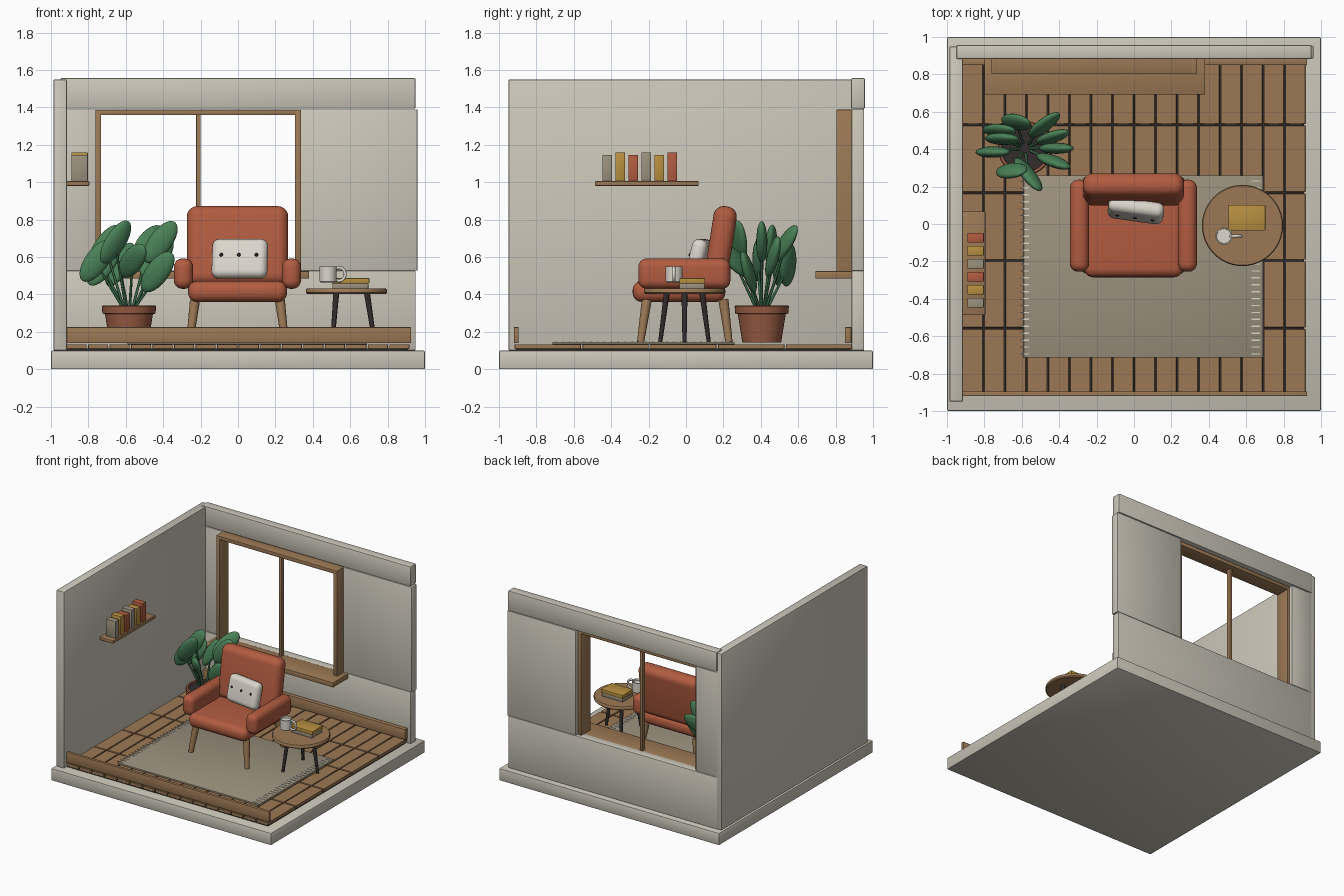
import bpy, bmesh, math
from mathutils import Vector, Matrix

if "Cube" in bpy.data.objects:
    bpy.data.objects.remove(bpy.data.objects["Cube"])


def material(name, rgb):
    m = bpy.data.materials.new(name)
    lin = [((c / 255 + 0.055) / 1.055) ** 2.4 for c in rgb]
    m.diffuse_color = (*lin, 1)
    m.use_nodes = True
    m.node_tree.nodes["Principled BSDF"].inputs["Base Color"].default_value = m.diffuse_color
    return m


PLASTER = material("plaster", (204, 199, 185))
WOOD = material("wood", (156, 121, 85))
RUST = material("rust fabric", (178, 92, 64))
CREAM = material("cream", (220, 215, 204))
TAUPE = material("taupe", (156, 146, 126))
OCHRE = material("ochre", (184, 144, 64))
LEAF = material("leaf green", (74, 130, 88))
STEM = material("stem green", (52, 98, 64))
CLAY = material("clay", (152, 91, 67))
DARK = material("dark brown", (50, 45, 44))


def finish(name, bm, mat, loc=(0, 0, 0), rot=None):
    me = bpy.data.meshes.new(name)
    bm.to_mesh(me)
    bm.free()
    me.materials.append(mat)
    ob = bpy.data.objects.new(name, me)
    ob.matrix_world = Matrix.Translation(loc) @ (rot.to_4x4() if rot else Matrix())
    bpy.context.collection.objects.link(ob)
    return ob


def cuboid(bm, size, centre=(0, 0, 0)):
    m = Matrix.Translation(centre) @ Matrix.Diagonal((*size, 1))
    bmesh.ops.create_cube(bm, size=1, matrix=m)


def soften(bm, width, segments):
    bmesh.ops.bevel(bm, geom=bm.edges[:], offset=width, offset_type='OFFSET',
                    segments=segments, profile=0.5, affect='EDGES', clamp_overlap=True)


def block(name, mat, x, y, z, bevel=0.004, seg=2, rot=None):
    """Bevelled box given by its three ranges, turned about its own centre."""
    bm = bmesh.new()
    cuboid(bm, (x[1] - x[0], y[1] - y[0], z[1] - z[0]))
    if bevel:
        soften(bm, bevel, seg)
    return finish(name, bm, mat, [(r[0] + r[1]) / 2 for r in (x, y, z)], rot)


def rod(name, mat, a, b, ra, rb, sides=16):
    """Tapered round bar from a to b."""
    a, b = Vector(a), Vector(b)
    bm = bmesh.new()
    bmesh.ops.create_cone(bm, cap_ends=True, segments=sides, radius1=ra, radius2=rb,
                          depth=(b - a).length)
    return finish(name, bm, mat, (a + b) / 2, (b - a).to_track_quat('Z', 'Y').to_matrix())


def lathe(name, mat, profile, loc, sides=40):
    bm = bmesh.new()
    vs = [bm.verts.new((r, 0, z)) for r, z in profile]
    es = [bm.edges.new(p) for p in zip(vs, vs[1:])]
    bmesh.ops.spin(bm, geom=vs + es, cent=(0, 0, 0), axis=(0, 0, 1),
                   angle=math.tau, steps=sides, use_duplicate=False)
    bmesh.ops.remove_doubles(bm, verts=bm.verts[:], dist=1e-5)
    bmesh.ops.recalc_face_normals(bm, faces=bm.faces[:])
    return finish(name, bm, mat, loc)


def turn(axis, deg):
    return Matrix.Rotation(math.radians(deg), 3, axis)


# Room shell
block("base_slab", PLASTER, (-1, 1), (-1, 1), (0, 0.1), 0.008)
block("left_wall", PLASTER, (-0.987, -0.915), (-0.95, 0.95), (0.1, 1.55), 0.008)
BACK = (0.885, 0.953)
block("back_wall_lower", PLASTER, (-0.95, 0.95), BACK, (0.1, 0.527), 0.006)
block("back_wall_left", PLASTER, (-0.95, -0.755), BACK, (0.527, 1.39), 0.006)
block("back_wall_right", PLASTER, (0.335, 0.96), BACK, (0.527, 1.39), 0.006)
block("back_wall_header", PLASTER, (-0.95, 0.95), (0.882, 0.957), (1.393, 1.557), 0.008)

# Plank floor
block("subfloor", DARK, (-0.915, 0.91), (-0.91, 0.88), (0.1, 0.112), 0)
bm = bmesh.new()
for i in range(16):
    for j in range(5):
        cuboid(bm, (0.107, 0.354, 0.025),
               (-0.8625 + i * 0.115, -0.739 + j * 0.3625, 0.1205))
soften(bm, 0.002, 1)
finish("floor_planks", bm, WOOD)
block("front_baseboard", WOOD, (-0.915, 0.925), (-0.92, -0.895), (0.14, 0.225), 0.003)
block("back_baseboard", WOOD, (-0.915, 0.925), (0.85, 0.884), (0.14, 0.225), 0.003)

# Window frame and sill
DEEP = (0.805, 0.925)
block("window_jamb_left", WOOD, (-0.762, -0.732), DEEP, (0.52, 1.388), 0.003)
block("window_jamb_right", WOOD, (0.305, 0.338), DEEP, (0.52, 1.388), 0.003)
block("window_head", WOOD, (-0.762, 0.338), DEEP, (1.358, 1.388), 0.003)
block("window_mullion", WOOD, (-0.224, -0.2), (0.85, 0.885), (0.52, 1.36), 0.003)
block("window_sill", WOOD, (-0.8, 0.38), (0.692, 0.9), (0.485, 0.525), 0.004)

# Rug with fringe strips
block("rug", TAUPE, (-0.59, 0.69), (-0.715, 0.26), (0.133, 0.146), 0.003)
bm = bmesh.new()
for x in (-0.583, 0.65):
    for k in range(26):
        cuboid(bm, (0.045, 0.007, 0.006), (x, -0.695 + k * 0.037, 0.146))
finish("rug_fringe", bm, CREAM)

# Armchair
block("seat", RUST, (-0.267, 0.262), (-0.285, 0.21), (0.36, 0.472), 0.048, 5)
block("backrest", RUST, (-0.273, 0.268), (0.122, 0.247), (0.447, 0.873), 0.055, 6, turn('X', -9))
for side, x in (("left", (-0.343, -0.24)), ("right", (0.235, 0.337))):
    block(side + "_armrest", RUST, x, (-0.255, 0.237), (0.43, 0.592), 0.045, 5)
for sx in (-1, 1):
    for tag, y0, y1 in (("front", -0.21, -0.243), ("rear", 0.2, 0.23)):
        rod(f"chair_{tag}_leg", WOOD, (sx * 0.255 - 0.003, y1, 0.144),
            (sx * 0.227 - 0.003, y0, 0.37), 0.019, 0.027)

# Cushion with buttons
tilt = turn('Z', -8) @ turn('X', -14)
centre = Vector((0.01, 0.072, 0.59))
block("cushion", CREAM, (-0.14, 0.16), (0.03, 0.114), (0.483, 0.697), 0.038, 5, tilt)
for dx in (-0.095, 0, 0.095):
    p = centre + tilt @ Vector((dx, -0.043, 0.012))
    rod("cushion_button", DARK, p, p + tilt @ Vector((0, -0.005, 0)), 0.01, 0.007, 12)

# Side table
tx, ty = 0.58, -0.008
lathe("table_top", WOOD, [(0, 0.402), (0.21, 0.402), (0.217, 0.409), (0.217, 0.425),
                          (0.212, 0.431), (0, 0.431)], (tx, ty, 0), 48)
for k in range(3):
    c, s = math.cos(k * math.tau / 3), math.sin(k * math.tau / 3)
    rod("table_leg", DARK, (tx + 0.15 * c, ty + 0.15 * s, 0.144),
        (tx + 0.11 * c, ty + 0.11 * s, 0.405), 0.011, 0.016)
block("lower_book", TAUPE, (0.505, 0.697), (-0.035, 0.1), (0.431, 0.458), 0.003)
block("upper_book", OCHRE, (0.505, 0.702), (-0.035, 0.102), (0.458, 0.487), 0.003)

# Mug
lathe("mug", CREAM, [(0, 0.465), (0.04, 0.465), (0.045, 0.47), (0.046, 0.55), (0.04, 0.55),
                     (0.039, 0.535), (0, 0.535)], (0.481, -0.065, 0), 32)
bpy.ops.mesh.primitive_torus_add(major_radius=0.032, minor_radius=0.008, major_segments=28,
                                 minor_segments=10, location=(0.541, -0.065, 0.508),
                                 rotation=(math.pi / 2, 0, 0))
handle = bpy.context.object
handle.name = "mug_handle"
handle.scale = (1, 1.1, 1)
handle.data.materials.append(CREAM)

# Wall shelf and books
block("wall_shelf", WOOD, (-0.92, -0.795), (-0.487, 0.067), (0.98, 1.006), 0.005)
for k in range(6):
    y = -0.421 + k * 0.0695
    block("shelf_book", (TAUPE, OCHRE, RUST)[k % 3], (-0.89, -0.803), (y - 0.025, y + 0.025),
          (1.006, 1.145 + 0.014 * (k % 2)), 0.003)

# Potted plant
px, py = -0.583, 0.405
lathe("plant_pot", CLAY, [(0, 0.144), (0.104, 0.144), (0.128, 0.295), (0.142, 0.298),
                          (0.145, 0.335), (0.14, 0.342), (0.126, 0.342), (0.122, 0.31)],
      (px, py, 0))
rod("soil", DARK, (px, py, 0.31), (px, py, 0.332), 0.125, 0.125, 32)
leaves = [(-0.63, 0.545, 0.56), (-0.48, 0.53, 0.67), (-0.435, 0.465, 0.6),
          (-0.415, 0.405, 0.68), (-0.43, 0.335, 0.52), (-0.565, 0.265, 0.58),
          (-0.655, 0.285, 0.68), (-0.755, 0.385, 0.58), (-0.705, 0.455, 0.66),
          (-0.72, 0.5, 0.56)]
for x, y, z in leaves:
    a = math.atan2(y - py, x - px)
    fold = math.degrees(math.atan(math.tan(a)))
    rot = turn('X', -24 * math.sin(a)) @ turn('Z', fold * 0.45) @ turn('Y', 36)
    bm = bmesh.new()
    bmesh.ops.create_uvsphere(bm, u_segments=20, v_segments=12, radius=1,
                              matrix=Matrix.Diagonal((0.062, 0.03, 0.132, 1)))
    finish("leaf", bm, LEAF, (x, y, z), rot)
    root = (px + 0.03 * math.cos(a), py + 0.03 * math.sin(a), 0.325)
    rod("leaf_stem", STEM, root, (x, y, z - 0.02), 0.008, 0.006, 10)

# Smooth the rounded parts, keep edges crisp
for ob in bpy.context.scene.objects:
    ob.select_set(True)
bpy.context.view_layer.objects.active = handle
bpy.ops.object.shade_smooth_by_angle(angle=math.radians(40))
